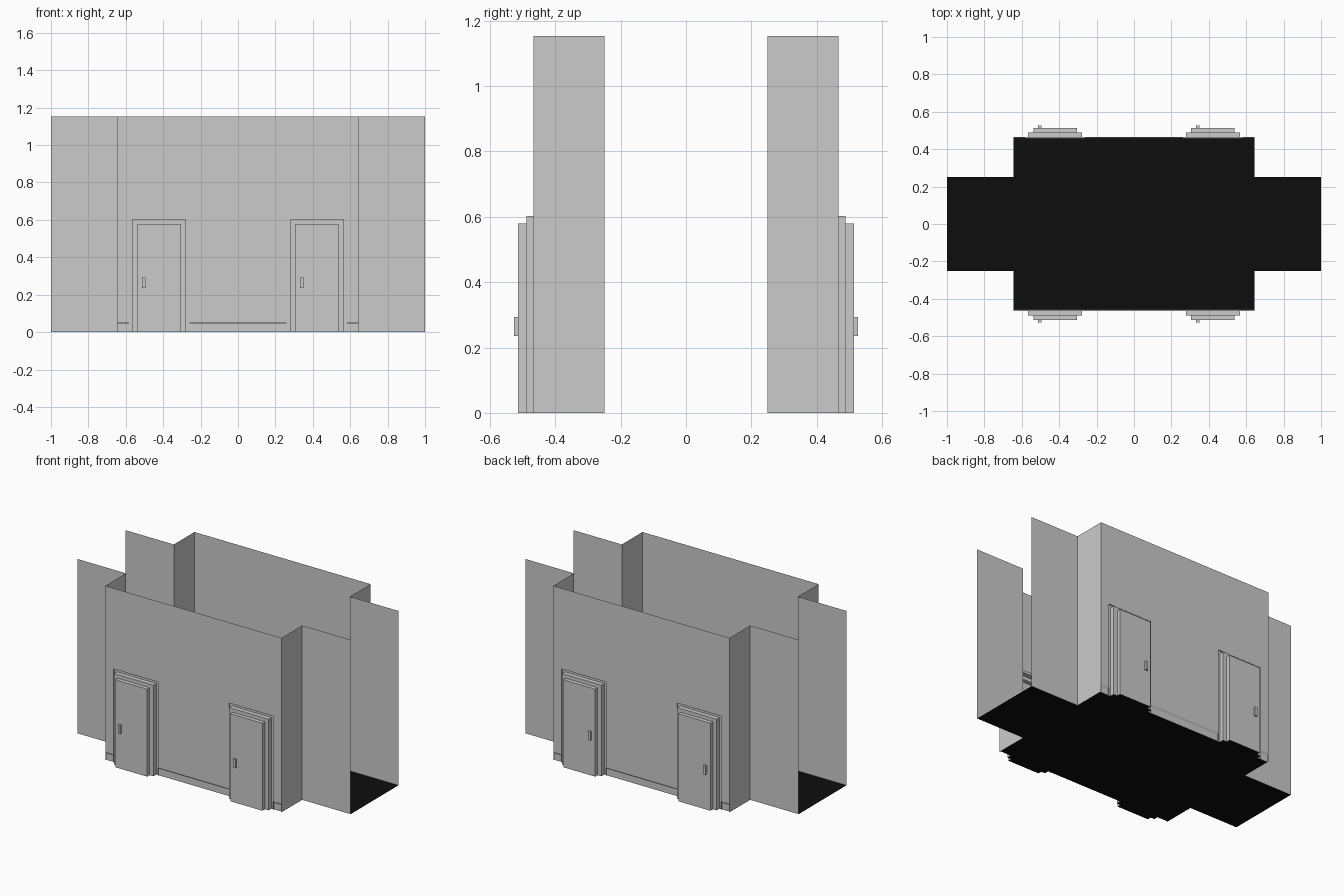
import bpy

if "Cube" in bpy.data.objects:
    bpy.data.objects.remove(bpy.data.objects["Cube"])

H = 1.154                      # wall height
CY, AY, TY = 0.25, 0.466, 0.458  # corridor wall, alcove wall, trim face (y)
AX = 0.645                     # alcove half length
DOOR_X = (-0.422, 0.422)
TRIM_W, TRIM_H = 0.162, 0.62
FRAME_W, FRAME_H, FRAME_Y = 0.1445, 0.603, 0.488
LEAF_W, LEAF_H, LEAF_Y = 0.1165, 0.579, 0.514
SK_TOP, SK_LOW = 0.055, 0.043


def make(name, verts, faces, mirror=None):
    me = bpy.data.meshes.new(name)
    me.from_pydata(verts, [], faces)
    me.update()
    ob = bpy.data.objects.new(name, me)
    bpy.context.collection.objects.link(ob)
    if mirror:
        mod = ob.modifiers.new("Mirror", 'MIRROR')
        mod.use_axis = ('X' in mirror, 'Y' in mirror, False)
    return ob


def bridge(a, b, closed=False):
    """Quads joining two 4-point rings starting at vertex a and b."""
    return [(a + i, a + (i + 1) % 4, b + (i + 1) % 4, b + i)
            for i in range(4 if closed else 3)]


def arch(x, w, h, y):
    return [(x + w, y, 0), (x + w, y, h), (x - w, y, h), (x - w, y, 0)]


# end walls and alcove return walls
plan = [(-1, CY), (-AX, CY), (-AX, AY)]
verts = [(x, y, z) for x, y in plan for z in (0, H)]
make("corridor_wall", verts, [(0, 2, 3, 1), (2, 4, 5, 3)], 'XY')

# alcove wall panel, notched round the doorways and above the skirting
outline = [(-AX, SK_TOP)]
for x in DOOR_X:
    l, r = x - TRIM_W, x + TRIM_W
    outline += [(l, SK_TOP), (l, TRIM_H), (r, TRIM_H), (r, SK_TOP)]
outline += [(AX, SK_TOP), (AX, H), (-AX, H)]
make("alcove_wall", [(x, AY, z) for x, z in outline],
     [tuple(range(len(outline)))], 'Y')

# skirting strips with a sloped top
verts, faces = [], []
stops = [-AX] + [x + s * TRIM_W for x in DOOR_X for s in (-1, 1)] + [AX]
for l, r in zip(stops[::2], stops[1::2]):
    n = len(verts)
    for y, z in ((TY, 0), (TY, SK_LOW), (AY, SK_TOP)):
        verts += [(l, y, z), (r, y, z)]
    faces += [(n, n + 1, n + 3, n + 2), (n + 2, n + 3, n + 5, n + 4)]
make("skirting", verts, faces, 'Y')

for side, x in zip(("left", "right"), DOOR_X):
    # raised trim and stepped door recess
    rings = [(TRIM_W, TRIM_H, AY), (TRIM_W, TRIM_H, TY), (FRAME_W, FRAME_H, TY),
             (FRAME_W, FRAME_H, FRAME_Y), (LEAF_W, LEAF_H, FRAME_Y),
             (LEAF_W, LEAF_H, LEAF_Y)]
    verts = [v for w, h, y in rings for v in arch(x, w, h, y)]
    faces = [f for i in range(5) for f in bridge(4 * i, 4 * i + 4)]
    make(side + "_door_frame", verts, faces, 'Y')

    # door leaf with a sunken handle
    hx = x - 0.081
    verts = arch(x, LEAF_W, LEAF_H, LEAF_Y)
    for y in (LEAF_Y, 0.526):
        verts += [(hx + 0.009, y, 0.235), (hx + 0.009, y, 0.293),
                  (hx - 0.009, y, 0.293), (hx - 0.009, y, 0.235)]
    make(side + "_door", verts,
         bridge(0, 4, True) + bridge(4, 8, True) + [(8, 9, 10, 11)], 'Y')

# dark floor: one outline following the walls and door recesses
half = [(-1, CY), (-AX, CY), (-AX, TY)]
for x in DOOR_X:
    half += [(x - FRAME_W, TY), (x - FRAME_W, FRAME_Y), (x - LEAF_W, FRAME_Y),
             (x - LEAF_W, LEAF_Y), (x + LEAF_W, LEAF_Y), (x + LEAF_W, FRAME_Y),
             (x + FRAME_W, FRAME_Y), (x + FRAME_W, TY)]
half += [(AX, TY), (AX, CY), (1, CY)]
outline = [(x, -y, 0) for x, y in half] + [(x, y, 0) for x, y in reversed(half)]
floor = make("floor", outline, [tuple(range(len(outline)))])
mat = bpy.data.materials.new("black")
mat.diffuse_color = (0.004, 0.004, 0.004, 1)
mat.use_nodes = True
mat.node_tree.nodes["Principled BSDF"].inputs["Base Color"].default_value = mat.diffuse_color
floor.data.materials.append(mat)
